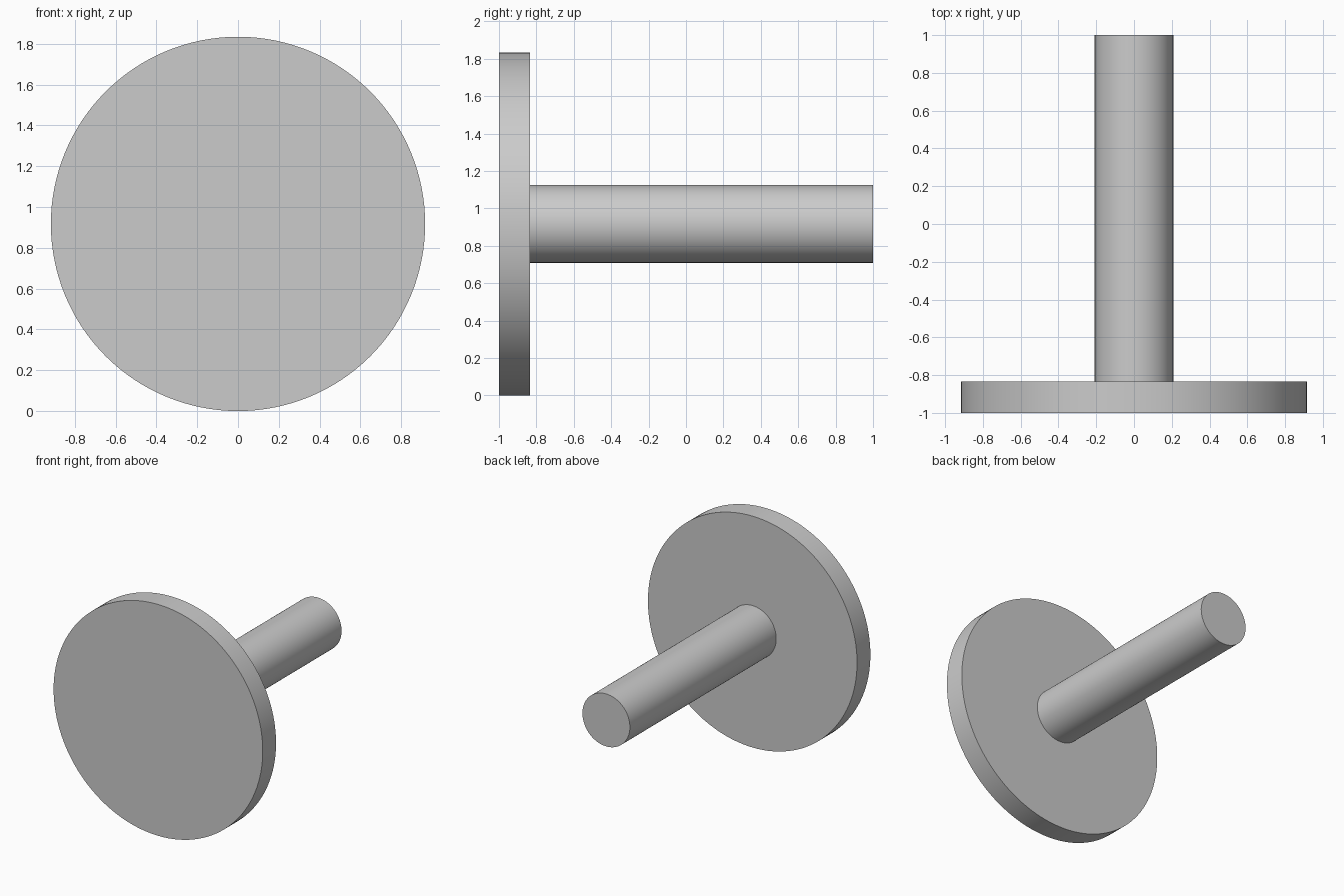
import bpy
import bmesh
from math import tau
from mathutils import Vector

cube = bpy.data.objects.get("Cube")
if cube:
    bpy.data.objects.remove(cube, do_unlink=True)

DISC_RADIUS = 0.917
SHAFT_RADIUS = 0.208
FRONT, DISC_BACK, BACK = -1.0, -0.833, 1.0
SIDES = 128

# Plain grey finish
grey = bpy.data.materials.new("grey")
grey.use_nodes = True
colour = (0.6, 0.6, 0.6, 1)
grey.diffuse_color = colour
grey.node_tree.nodes["Principled BSDF"].inputs["Base Color"].default_value = colour

# Disc and shaft turned as one closed solid about the y axis
profile = [(0, FRONT), (DISC_RADIUS, FRONT), (DISC_RADIUS, DISC_BACK),
           (SHAFT_RADIUS, DISC_BACK), (SHAFT_RADIUS, BACK), (0, BACK)]
bm = bmesh.new()
points = [bm.verts.new((r, y, DISC_RADIUS)) for r, y in profile]
edges = [bm.edges.new(pair) for pair in zip(points, points[1:])]
bmesh.ops.spin(bm, geom=points + edges, cent=Vector((0, 0, DISC_RADIUS)),
               axis=Vector((0, 1, 0)), angle=tau, steps=SIDES, use_merge=True)
bmesh.ops.remove_doubles(bm, verts=bm.verts, dist=0.0001)
bmesh.ops.recalc_face_normals(bm, faces=bm.faces)

mesh = bpy.data.meshes.new("disc_with_shaft")
bm.to_mesh(mesh)
bm.free()
mesh.materials.append(grey)
part = bpy.data.objects.new("disc_with_shaft", mesh)
bpy.context.collection.objects.link(part)

# Smooth round walls, crisp rims
bpy.ops.object.select_all(action="DESELECT")
part.select_set(True)
bpy.context.view_layer.objects.active = part
bpy.ops.object.shade_smooth_by_angle()
